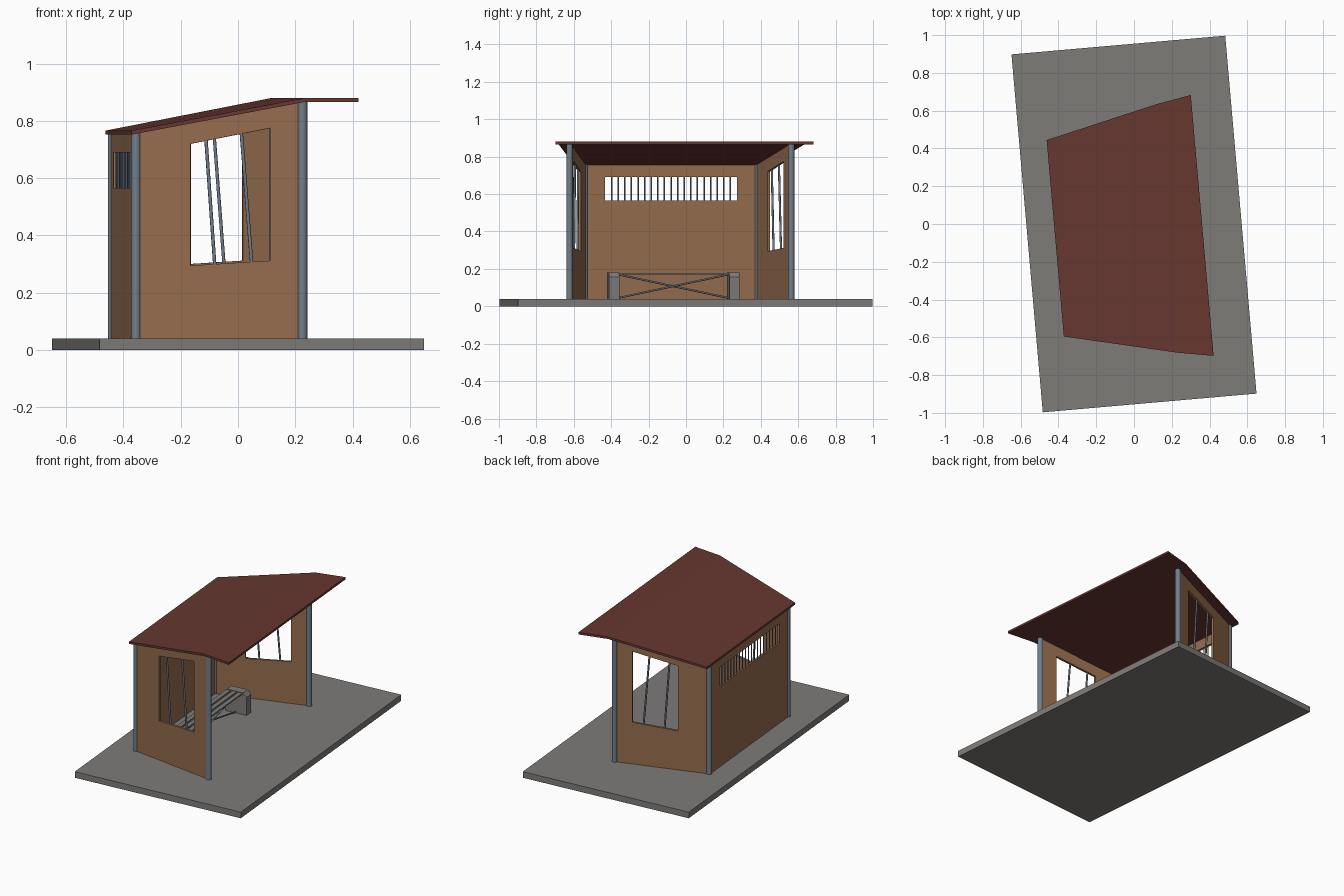
import bpy, bmesh
from math import radians
from mathutils import Vector, Matrix

cube = bpy.data.objects.get("Cube")
if cube:
    bpy.data.objects.remove(cube, do_unlink=True)

TURN = radians(5)      # whole shelter is turned a little on the spot
MID = -0.045           # centre line of the shelter along its length
FLOOR = 0.04
BACK, FRONT = -0.402, 0.17
BACK_HALF, FRONT_HALF = 0.465, 0.595


def material(name, r, g, b):
    m = bpy.data.materials.new(name)
    m.use_nodes = True
    m.diffuse_color = (r, g, b, 1)
    m.node_tree.nodes["Principled BSDF"].inputs["Base Color"].default_value = (r, g, b, 1)
    return m


concrete = material("concrete grey", 0.21, 0.20, 0.19)
timber = material("timber brown", 0.30, 0.15, 0.075)
roof_red = material("roof red", 0.135, 0.038, 0.03)
steel = material("steel blue grey", 0.17, 0.21, 0.26)


def finish(name, bm, mat):
    bmesh.ops.recalc_face_normals(bm, faces=bm.faces)
    mesh = bpy.data.meshes.new(name)
    bm.to_mesh(mesh)
    bm.free()
    mesh.materials.append(mat)
    obj = bpy.data.objects.new(name, mesh)
    obj.rotation_euler.z = TURN
    bpy.context.collection.objects.link(obj)
    return obj


def box(name, lo, hi, mat):
    lo, hi = Vector(lo), Vector(hi)
    bm = bmesh.new()
    bmesh.ops.create_cube(bm, size=1, matrix=Matrix.Translation((lo + hi) / 2)
                          @ Matrix.Diagonal((*(hi - lo), 1)))
    return finish(name, bm, mat)


def rod(name, a, b, radius, mat, sides=12):
    a, b = Vector(a), Vector(b)
    d = b - a
    turn = d.to_track_quat('Z', 'Y').to_matrix().to_4x4()
    bm = bmesh.new()
    bmesh.ops.create_cone(bm, cap_ends=True, segments=sides, radius1=radius,
                          radius2=radius, depth=d.length,
                          matrix=Matrix.Translation((a + b) / 2) @ turn)
    for f in bm.faces:
        f.smooth = len(f.verts) == 4 and sides > 4
    return finish(name, bm, mat)


def lerp(a, b, t):
    return a + (b - a) * t


def roof_under(x):
    return lerp(0.752, 0.866, min(1, (x + 0.422) / 0.594))


def wall(name, a, b, s0, s1, low, high):
    """Panel from a to b with an opening between fractions s0 and s1."""
    a, b = Vector((*a, 0)), Vector((*b, 0))
    bm = bmesh.new()
    grid = []
    for s in (0, s0, s1, 1):
        p = a.lerp(b, s)
        t = (s - s0) / (s1 - s0)
        heights = (FLOOR, lerp(*low, t), lerp(*high, t), roof_under(p.x))
        grid.append([bm.verts.new((p.x, p.y, z)) for z in heights])
    for i in range(3):
        for j in range(3):
            if (i, j) != (1, 1):
                bm.faces.new((grid[i][j], grid[i + 1][j], grid[i + 1][j + 1], grid[i][j + 1]))
    obj = finish(name, bm, timber)
    mod = obj.modifiers.new("thickness", 'SOLIDIFY')
    mod.thickness, mod.offset = 0.015, 0


# Ground slab
box("ground_slab", (-0.568, -0.951, 0), (0.568, 0.951, FLOOR), concrete)

# Roof: sloping sheet with a level front strip
bm = bmesh.new()
rows = []
for x, half in ((-0.422, 0.522), (0.172, 0.66), (0.359, 0.693)):
    z = roof_under(x)
    rows.append([[bm.verts.new((x, MID + 0.006 + side * half, z + h)) for side in (-1, 1)]
                 for h in (0, 0.014)])
for r, q in zip(rows, rows[1:]):
    for h in (0, 1):
        bm.faces.new((r[h][0], r[h][1], q[h][1], q[h][0]))
    for side in (0, 1):
        bm.faces.new((r[0][side], q[0][side], q[1][side], r[1][side]))
for r in (rows[0], rows[-1]):
    bm.faces.new((r[0][0], r[0][1], r[1][1], r[1][0]))
finish("roof", bm, roof_red)

# Side walls, corner posts and slanted window bars
WIN0, WIN1 = -0.214, 0.0615
LOW, HIGH = (0.295, 0.312), (0.72, 0.775)
for side, label in ((-1, "right"), (1, "left")):
    back = (BACK, MID + side * BACK_HALF)
    front = (FRONT, MID + side * FRONT_HALF)
    wall(label + "_wall", back, front, (WIN0 - BACK) / (FRONT - BACK),
         (WIN1 - BACK) / (FRONT - BACK), LOW, HIGH)
    for (x, y), part in ((back, "back_post"), (front, "front_post")):
        rod(f"{label}_{part}", (x, y, FLOOR), (x, y, roof_under(x) + 0.003), 0.017, steel, 16)

    def on_wall(t, z_range, extra):
        x = lerp(WIN0, WIN1, t)
        y = lerp(back[1], front[1], (x - BACK) / (FRONT - BACK))
        return (x, y, lerp(*z_range, t) + extra)

    for i, (top, bottom) in enumerate(((0.19, 0.30), (0.63, 0.76))):
        rod(f"{label}_window_bar_{i + 1}", on_wall(bottom, LOW, -0.005),
            on_wall(top, HIGH, 0.005), 0.006, steel, 8)

# Back wall with a barred slot window
SLOT = 0.354
wall("back_wall", (BACK, MID - BACK_HALF), (BACK, MID + BACK_HALF),
     0.5 - SLOT / (2 * BACK_HALF), 0.5 + SLOT / (2 * BACK_HALF), (0.565, 0.565), (0.69, 0.69))
BARS = 19
for i in range(BARS):
    y = MID + SLOT * (2 * (i + 1) / (BARS + 1) - 1)
    rod(f"back_window_bar_{i + 1}", (BACK, y, 0.56), (BACK, y, 0.695), 0.004, steel, 8)

# Bench: two end supports with cut front corners, slats and crossed braces
B0, B1, SEAT = -0.225, -0.08, 0.182
BENCH_MID, BENCH_HALF, LEG = -0.055, 0.35, 0.055
for side, label in ((-1, "right"), (1, "left")):
    outer = BENCH_MID + side * BENCH_HALF
    profile = ((B0, FLOOR), (B1, FLOOR), (B1, SEAT - 0.025), (B1 - 0.025, SEAT),
               (B0 + 0.01, SEAT), (B0, SEAT - 0.01))
    bm = bmesh.new()
    face = bm.faces.new([bm.verts.new((x, outer, z)) for x, z in profile])
    out = bmesh.ops.extrude_face_region(bm, geom=[face])
    bmesh.ops.translate(bm, vec=(0, -side * LEG, 0),
                        verts=[v for v in out["geom"] if isinstance(v, bmesh.types.BMVert)])
    finish(label + "_bench_support", bm, concrete)
inner = BENCH_HALF - LEG
for i in range(3):
    x = B0 + 0.008 + i * 0.04
    box(f"bench_slat_{i + 1}", (x, BENCH_MID - inner, SEAT - 0.012),
        (x + 0.028, BENCH_MID + inner, SEAT - 0.003), concrete)
for side, label in ((-1, "right"), (1, "left")):
    x = (B0 + B1) / 2 + side * 0.005
    rod(label + "_bench_brace", (x, BENCH_MID - side * inner, FLOOR + 0.005),
        (x, BENCH_MID + side * inner, SEAT - 0.012), 0.005, steel, 8)
